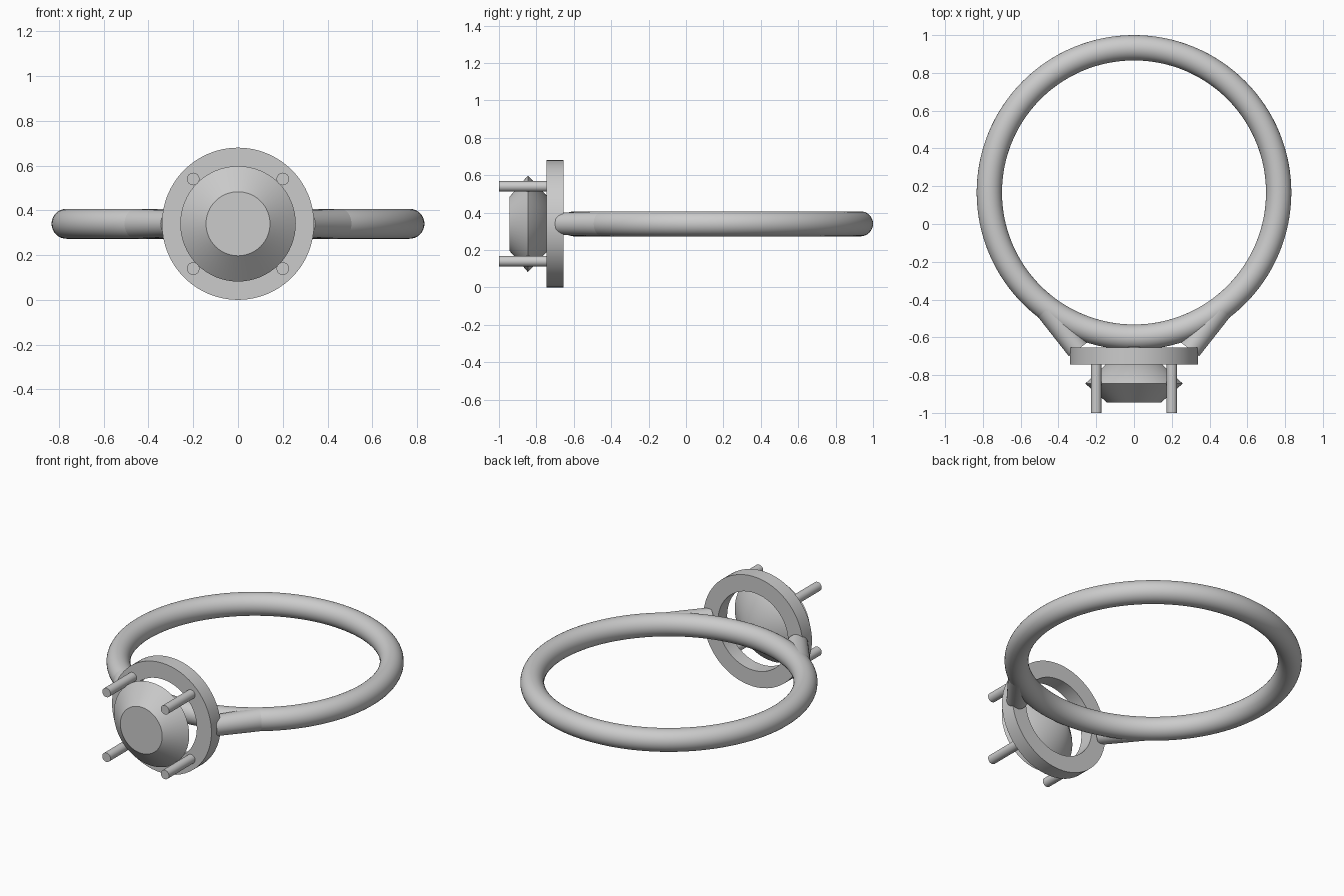
import bpy, math
from mathutils import Vector

if "Cube" in bpy.data.objects:
    bpy.data.objects.remove(bpy.data.objects["Cube"])

ZC = 0.34  # height of the ring axis


def finish(obj, name):
    obj.name = name
    bpy.ops.object.shade_smooth_by_angle(angle=math.radians(30))
    return obj


def rod(name, a, b, r1, r2, sides=32):
    """Round (optionally tapered) bar from a to b."""
    a, b = Vector(a), Vector(b)
    d = b - a
    bpy.ops.mesh.primitive_cone_add(vertices=sides, radius1=r1, radius2=r2, depth=d.length,
                                    location=(a + b) / 2,
                                    rotation=d.to_track_quat('Z', 'Y').to_euler())
    return finish(bpy.context.object, name)


def lathe(name, profile, closed, sides=64):
    """Revolve (radius, y) points around the front-back axis at height ZC."""
    rings, verts, faces = [], [], []
    for r, y in profile:
        n = 1 if r == 0 else sides
        rings.append((len(verts), n))
        for i in range(n):
            t = 2 * math.pi * i / sides
            verts.append((r * math.cos(t), y, ZC + r * math.sin(t)))
    pairs = list(zip(rings, rings[1:] + rings[:1]))
    for (s, n), (e, m) in pairs if closed else pairs[:-1]:
        for i in range(sides):
            j = (i + 1) % sides
            if m == 1:
                faces.append((s + i, e, s + j))
            else:
                faces.append((s + i, e + i, e + j, s + j))
    if not closed:
        faces.append(tuple(range(sides)))  # flat front table
    mesh = bpy.data.meshes.new(name)
    mesh.from_pydata(verts, [], faces)
    obj = bpy.data.objects.new(name, mesh)
    bpy.context.collection.objects.link(obj)
    bpy.ops.object.select_all(action='DESELECT')
    obj.select_set(True)
    bpy.context.view_layer.objects.active = obj
    bpy.ops.object.mode_set(mode='EDIT')
    bpy.ops.mesh.select_all(action='SELECT')
    bpy.ops.mesh.normals_make_consistent(inside=False)
    bpy.ops.object.mode_set(mode='OBJECT')
    return finish(obj, name)


# Finger band
bpy.ops.mesh.primitive_torus_add(location=(0, 0.167, ZC), major_radius=0.766, minor_radius=0.067,
                                 major_segments=128, minor_segments=32)
finish(bpy.context.object, "band")

# Flat collar holding the stone
lathe("collar", [(0.34, -0.745), (0.34, -0.655), (0.24, -0.655), (0.24, -0.745)], True)

# Stone: flat table, crown, girdle and pointed back
lathe("stone", [(0.143, -0.945), (0.258, -0.845), (0, -0.605)], False)

# Shoulders and prongs, mirrored left and right
for side, sx in (("left", -1), ("right", 1)):
    rod("shoulder_" + side, (sx * 0.46, -0.445, ZC), (sx * 0.297, -0.664, ZC), 0.067, 0.06)
    for level, sz in (("lower", -1), ("upper", 1)):
        x, z = sx * 0.2, ZC + sz * 0.2
        rod(f"prong_{level}_{side}", (x, -0.7, z), (x, -1.0, z), 0.028, 0.028)
